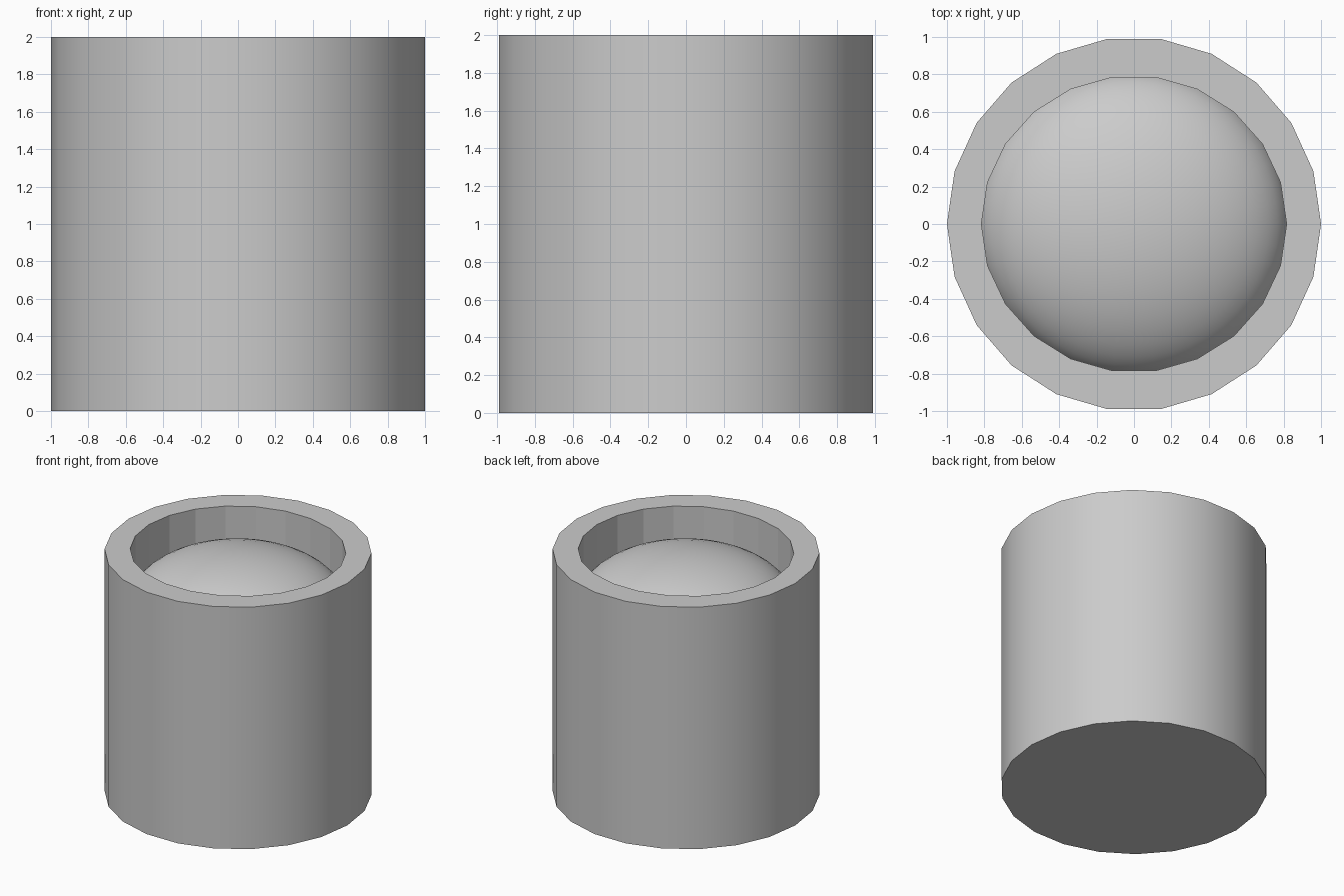
import bpy, bmesh, math

if "Cube" in bpy.data.objects:
    bpy.data.objects.remove(bpy.data.objects["Cube"])

SIDES = 22


def ring(bm, rx, ry, z):
    return [bm.verts.new((rx * math.cos(2 * math.pi * i / SIDES),
                          ry * math.sin(2 * math.pi * i / SIDES), z))
            for i in range(SIDES)]


def bridge(bm, a, b, smooth):
    for i in range(SIDES):
        j = (i + 1) % SIDES
        bm.faces.new((a[i], a[j], b[j], b[i])).smooth = smooth


# Cup: thick wall, closed base, recessed opening
bm = bmesh.new()
base = ring(bm, 1, 1, 0)
top = ring(bm, 1, 1, 2)
lip = ring(bm, 0.816, 0.792, 2)
floor = ring(bm, 0.816, 0.792, 1.5)
bm.faces.new(base[::-1])
bridge(bm, base, top, True)
bridge(bm, top, lip, False)
bridge(bm, lip, floor, False)
bm.faces.new(floor)
for e in bm.edges:
    if len(e.link_faces) == 2 and e.calc_face_angle() > math.radians(30):
        e.smooth = False
mesh = bpy.data.meshes.new("cup")
bm.to_mesh(mesh)
bm.free()
bpy.context.collection.objects.link(bpy.data.objects.new("cup", mesh))

# Contents: flattened dome filling the opening
bpy.ops.mesh.primitive_uv_sphere_add(segments=44, ring_count=24, radius=1,
                                     location=(0, 0, 1.54))
dome = bpy.context.object
dome.name = "domed_filling"
dome.scale = (0.83, 0.82, 0.415)
bpy.ops.object.shade_smooth()
